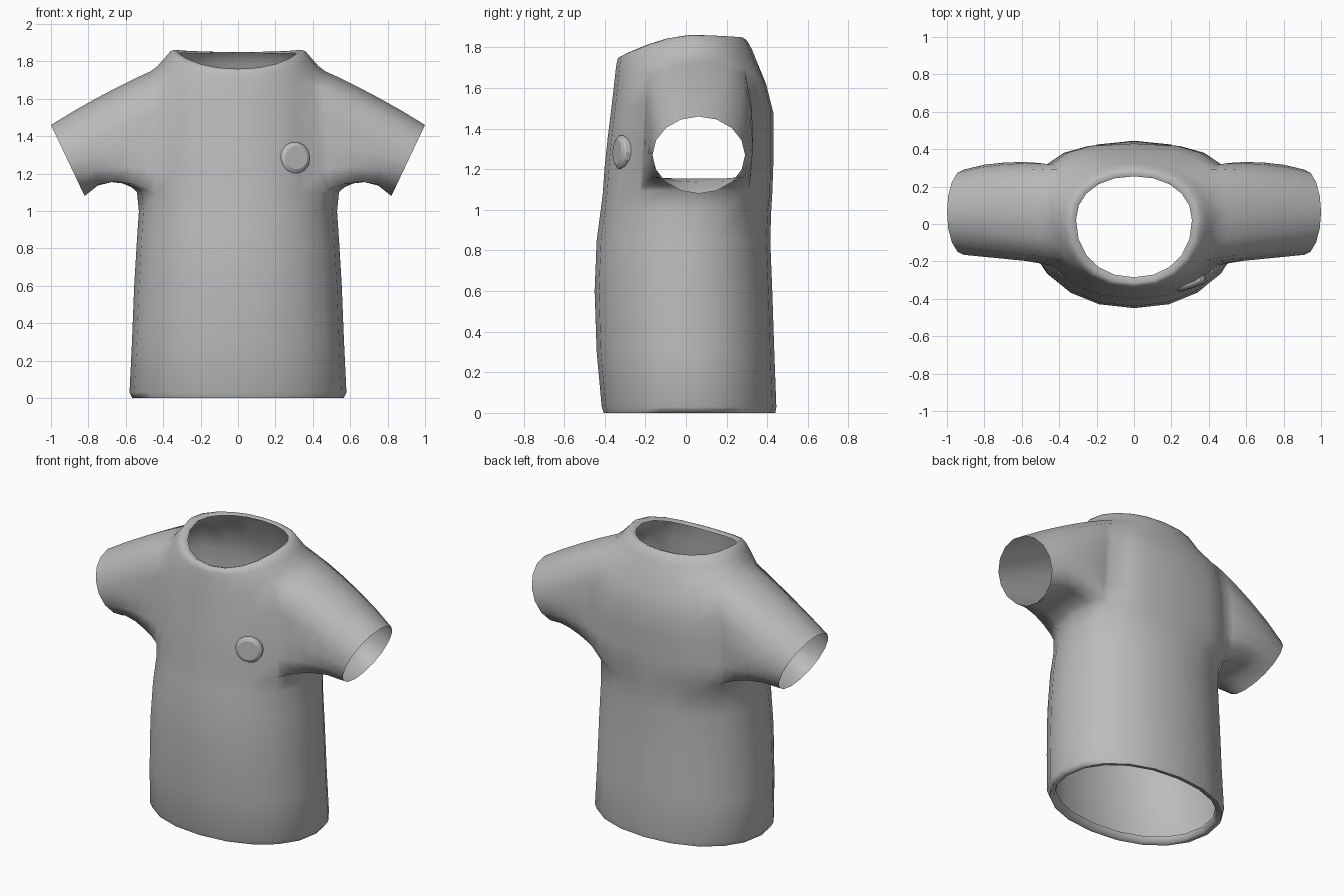
import bpy, bmesh, math
from mathutils import Vector

if "Cube" in bpy.data.objects:
    bpy.data.objects.remove(bpy.data.objects["Cube"])

N = 20          # segments around the torso
HALF = 2        # armhole spans this many segments either side of the flank

fabric = bpy.data.materials.new("grey fabric")
fabric.diffuse_color = (0.5, 0.5, 0.5, 1)
fabric.use_nodes = True
fabric.node_tree.nodes["Principled BSDF"].inputs["Base Color"].default_value = fabric.diffuse_color


def finish(bm, name, angle):
    mesh = bpy.data.meshes.new(name)
    bm.to_mesh(mesh)
    bm.free()
    mesh.materials.append(fabric)
    obj = bpy.data.objects.new(name, mesh)
    bpy.context.collection.objects.link(obj)
    bpy.ops.object.select_all(action='DESELECT')
    obj.select_set(True)
    bpy.context.view_layer.objects.active = obj
    bpy.ops.object.shade_smooth_by_angle(angle=math.radians(angle))
    return obj


def spow(v, e):
    return math.copysign(abs(v) ** e, v)


# Torso rings: half width, front y, back y, flank y, side z, front z, back z
rings = [
    (.525, -.37, .40, .015, .04, .04, .04),
    (.535, -.38, .41, .015, .005, .005, .005),
    (.565, -.405, .44, .015, .0, .0, .0),
    (.58, -.415, .445, .015, .03, .03, .03),
    (.567, -.44, .435, .01, .3, .3, .3),
    (.555, -.45, .425, .01, .6, .6, .6),
    (.54, -.44, .415, .02, .85, .85, .85),
    (.53, -.42, .42, .045, 1.0, 1.0, 1.0),
    (.54, -.41, .425, .06, 1.10, 1.08, 1.08),
    (.54, -.40, .43, .06, 1.22, 1.22, 1.22),
    (.53, -.385, .43, .06, 1.38, 1.36, 1.36),
    (.51, -.37, .43, .06, 1.56, 1.48, 1.48),
    (.47, -.355, .395, .06, 1.745, 1.61, 1.62),
    (.43, -.345, .345, .05, 1.775, 1.70, 1.74),
    (.39, -.34, .325, .03, 1.82, 1.73, 1.79),
    (.36, -.335, .30, .02, 1.855, 1.75, 1.835),
    (.335, -.315, .28, .02, 1.862, 1.76, 1.85),
    (.31, -.285, .255, .02, 1.845, 1.75, 1.84),
]
ARM0, ARM1 = 8, 12      # rings bounding the armhole

bm = bmesh.new()
grid = []
for r, (hw, yf, yb, yc, zs, zf, zb) in enumerate(rings):
    row = []
    for k in range(N):
        a = 2 * math.pi * k / N
        c, s = math.cos(a), math.sin(a)
        e = .68 if (s > 0 and 7 < r < 13) else .93     # squarer upper back
        end, zend = (yb, zb) if s > 0 else (yf, zf)
        y = yc + abs(end - yc) * spow(s, e)
        z = zs + (zend - zs) * abs(s) ** 1.5
        row.append(bm.verts.new((hw * spow(c, e), y, z)))
    grid.append(row)

# Torso skin, leaving the armholes open
for r in range(len(rings) - 1):
    for k in range(N):
        from_side = min((k + .5) % (N / 2), N / 2 - (k + .5) % (N / 2))
        if ARM0 <= r < ARM1 and from_side < HALF:
            continue
        k2 = (k + 1) % N
        bm.faces.new((grid[r][k], grid[r][k2], grid[r + 1][k2], grid[r + 1][k]))

# Sleeves, lofted from each armhole border to a tilted round cuff
for side in (1, -1):
    def at(r, j):
        return grid[r][(j if side > 0 else N // 2 - j) % N]
    loop = [at(ARM0, j) for j in range(-HALF, HALF)]
    loop += [at(r, HALF) for r in range(ARM0, ARM1)]
    loop += [at(ARM1, j) for j in range(HALF, -HALF, -1)]
    loop += [at(r, -HALF) for r in range(ARM1, ARM0, -1)]
    n = len(loop)
    prev = loop
    for t in (.1, .28, .5, .75, 1):
        new = []
        for i, v in enumerate(loop):
            a = math.radians(-135) + 2 * math.pi * i / n
            up, across = math.sin(a), math.cos(a)
            cuff = Vector((side * (.91 + .09 * up), .063 + .228 * across, 1.27 + .19 * up))
            p = v.co.lerp(cuff, t)
            bump = math.sin(math.pi * t) ** .7 if t < 1 else 0
            p.z += bump * (.065 * max(0, -up) + .012 * max(0, up))
            p.y += bump * .025 * max(0, across)
            new.append(bm.verts.new(p))
        for i in range(n):
            j = (i + 1) % n
            bm.faces.new((prev[i], prev[j], new[j], new[i]))
        prev = new
bmesh.ops.recalc_face_normals(bm, faces=bm.faces)
finish(bm, "shirt", 75)

# Round chest button with a chamfered rim
bm = bmesh.new()
normal = Vector((.34, -.94, .04)).normalized()
turn = normal.to_track_quat('Z', 'Y')
base = Vector((.302, -.312, 1.284))
prev = None
for radius, h in ((.085, -.03), (.085, .012), (.08, .02), (.063, .03)):
    row = []
    for k in range(14):
        a = 2 * math.pi * k / 14
        row.append(bm.verts.new(base + turn @ Vector((radius * math.cos(a), radius * math.sin(a), h))))
    if prev:
        for k in range(14):
            j = (k + 1) % 14
            bm.faces.new((prev[k], prev[j], row[j], row[k]))
    else:
        bm.faces.new(row[::-1])
    prev = row
bm.faces.new(prev)
bmesh.ops.recalc_face_normals(bm, faces=bm.faces)
finish(bm, "chest_button", 25)
